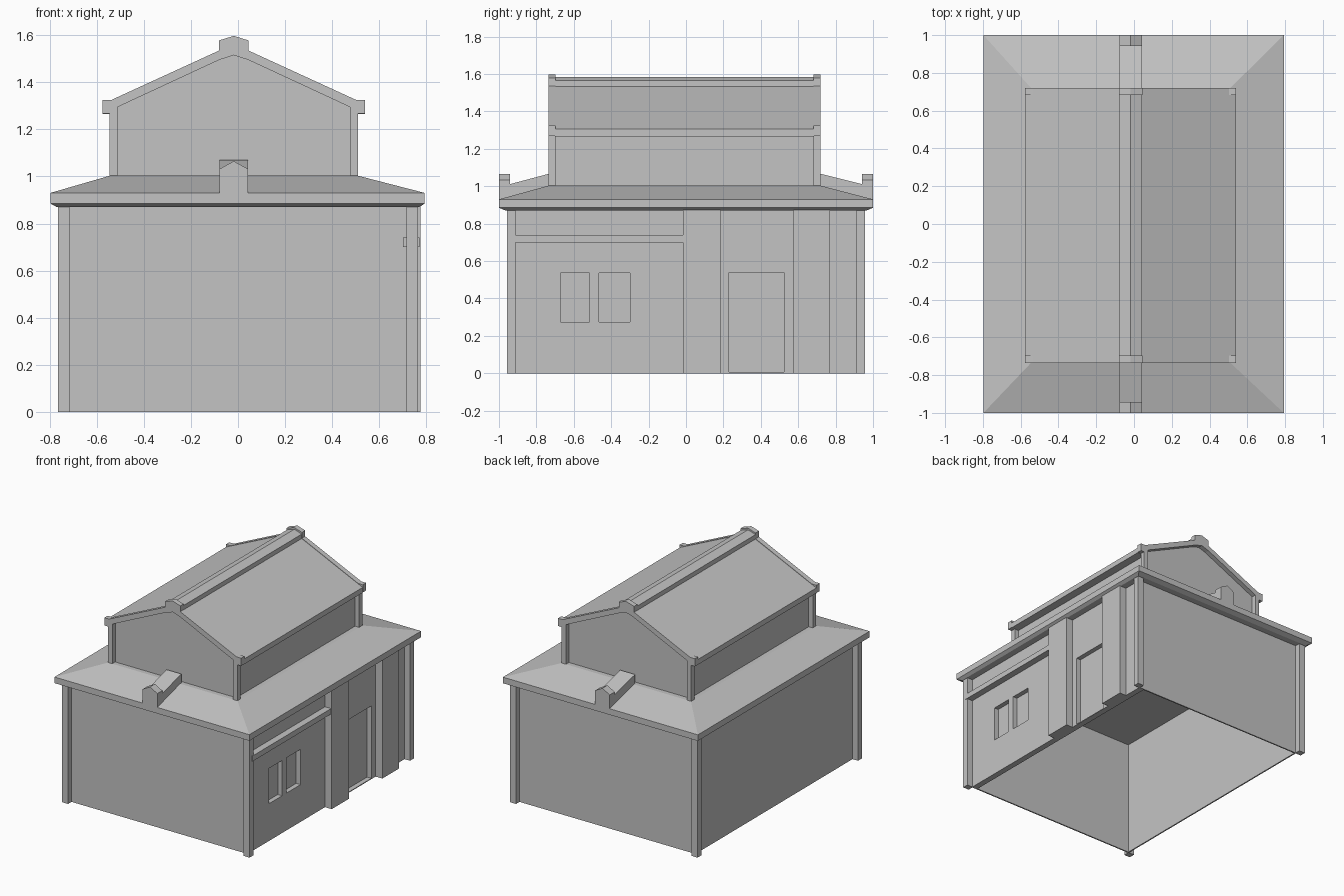
import bpy
import bmesh

cube = bpy.data.objects.get("Cube")
if cube:
    bpy.data.objects.remove(cube, do_unlink=True)

# One plain grey plaster colour
GREY = (0.55, 0.55, 0.55, 1.0)
mat = bpy.data.materials.new("plain_grey")
mat.use_nodes = True
mat.diffuse_color = GREY
bsdf = next(n for n in mat.node_tree.nodes if n.type == 'BSDF_PRINCIPLED')
bsdf.inputs["Base Color"].default_value = GREY


def finish(name, bm):
    bmesh.ops.recalc_face_normals(bm, faces=bm.faces)
    mesh = bpy.data.meshes.new(name)
    bm.to_mesh(mesh)
    bm.free()
    mesh.materials.append(mat)
    obj = bpy.data.objects.new(name, mesh)
    bpy.context.scene.collection.objects.link(obj)
    return obj


def loft(name, loops):
    """Skin matching closed loops and cap both ends."""
    bm = bmesh.new()
    rings = [[bm.verts.new(p) for p in loop] for loop in loops]
    for a, b in zip(rings, rings[1:]):
        for i in range(len(a)):
            j = (i + 1) % len(a)
            bm.faces.new((a[i], a[j], b[j], b[i]))
    bm.faces.new(rings[0])
    bm.faces.new(rings[-1])
    return finish(name, bm)


def rect(x0, x1, y0, y1, z):
    return [(x0, y0, z), (x1, y0, z), (x1, y1, z), (x0, y1, z)]


def box(name, x0, x1, y0, y1, z0, z1):
    return loft(name, [rect(x0, x1, y0, y1, z0), rect(x0, x1, y0, y1, z1)])


def prism(name, profile, y0, y1):
    """Extrude an x-z profile along y."""
    return loft(name, [[(x, y, z) for x, z in profile] for y in (y0, y1)])


CX = -0.018  # centre line of the upper storey


def both(half):
    """Mirror a half profile (outside to centre) about the upper centre line."""
    left = [(CX - x, z) for x, z in half]
    right = [(CX + x, z) for x, z in reversed(half) if x > 0]
    return left + right


def carve(obj, cutter):
    mod = obj.modifiers.new("recess", 'BOOLEAN')
    mod.operation = 'DIFFERENCE'
    mod.solver = 'EXACT'
    mod.object = cutter
    bpy.context.view_layer.update()
    dg = bpy.context.evaluated_depsgraph_get()
    mesh = bpy.data.meshes.new_from_object(obj.evaluated_get(dg))
    obj.modifiers.clear()
    obj.data = mesh
    bpy.data.objects.remove(cutter, do_unlink=True)


# Lower storey: walls open underneath
WX, WY, TOP = 0.72, 0.918, 0.875
box("front_wall", -WX, WX, -WY, -WY + 0.01, 0, TOP)
box("back_wall", -WX, WX, WY - 0.01, WY, 0, TOP)
box("left_plain_wall", -WX, -WX + 0.01, -WY, WY, 0, TOP)
wall = box("entrance_wall", WX - 0.045, WX, -WY, WY, 0, TOP)

# Window and door recesses
for y0, y1, z0, z1 in ((-0.67, -0.515, 0.275, 0.535),
                       (-0.465, -0.30, 0.275, 0.535),
                       (0.23, 0.525, 0.006, 0.54)):
    carve(wall, box("recess_cutter", WX - 0.035, 0.85, y0, y1, z0, z1))

# Corner posts
for sx in (-1, 1):
    for sy in (-1, 1):
        xs = sorted((sx * 0.715, sx * 0.765))
        ys = sorted((sy * 0.912, sy * 0.958))
        box("corner_post", *xs, *ys, 0, TOP)

# Broad piers and the beam over the windows
box("pier_middle", 0.70, 0.775, -0.015, 0.185, 0, 0.88)
box("pier_back", 0.70, 0.775, 0.575, 0.77, 0, 0.88)
box("window_beam", 0.70, 0.77, -0.93, 0.0, 0.70, 0.74)

# Skirt roof: soffit, fascia and hipped slopes
loft("skirt_roof", [
    rect(-0.77, 0.77, -0.965, 0.965, 0.87),
    rect(-0.797, 0.793, -1, 1, 0.885),
    rect(-0.797, 0.793, -1, 1, 0.93),
    rect(-0.545, 0.51, -0.735, 0.72, 1.003),
])

# Upper storey body
box_half = [(0.495, 0.98), (0.495, 1.30), (0.06, 1.505), (0, 1.525)]
prism("upper_body", both(box_half), -0.70, 0.685)

# Gable frames: legs, raking trim and peak block around a recessed wall
outer = [(0.528, 0.99), (0.528, 1.268), (0.558, 1.268), (0.558, 1.325),
         (0.52, 1.325), (0.062, 1.535), (0.062, 1.578), (0, 1.597)]
inner = [(0.493, 0.99), (0.493, 1.295), (0.062, 1.495), (0, 1.515)]
frame = both(outer) + list(reversed(both(inner)))
prism("front_gable_frame", frame, -0.735, -0.697)
prism("back_gable_frame", frame, 0.682, 0.72)

# Main roof slab and ridge cap
slab = [(0.49, 1.266), (0.557, 1.266), (0.557, 1.305), (0.0, 1.56)]
slab_top = both(slab[1:])
slab_low = list(reversed(both([slab[0], (0.0, 1.49)])))
prism("main_roof", slab_top + slab_low, -0.70, 0.685)
ridge = [(0.06, 1.50), (0.06, 1.565), (0, 1.585)]
prism("ridge_cap", both(ridge), -0.70, 0.685)

# Short ridges with peaked end blocks on the front and back slopes
block = both([(0.06, 0.90), (0.06, 1.032), (0, 1.065)])
for side, s, y_wall in (("front", -1, -0.72), ("back", 1, 0.705)):
    ys = sorted((s * 0.942, s * 1.0))
    prism(side + "_end_block", block, *ys)
    loft(side + "_short_ridge", [
        [(x, s * 0.945, 0.92), (x, s * 0.945, 1.01),
         (x, y_wall, 1.07), (x, y_wall, 0.98)]
        for x in (CX - 0.06, CX + 0.06)])
